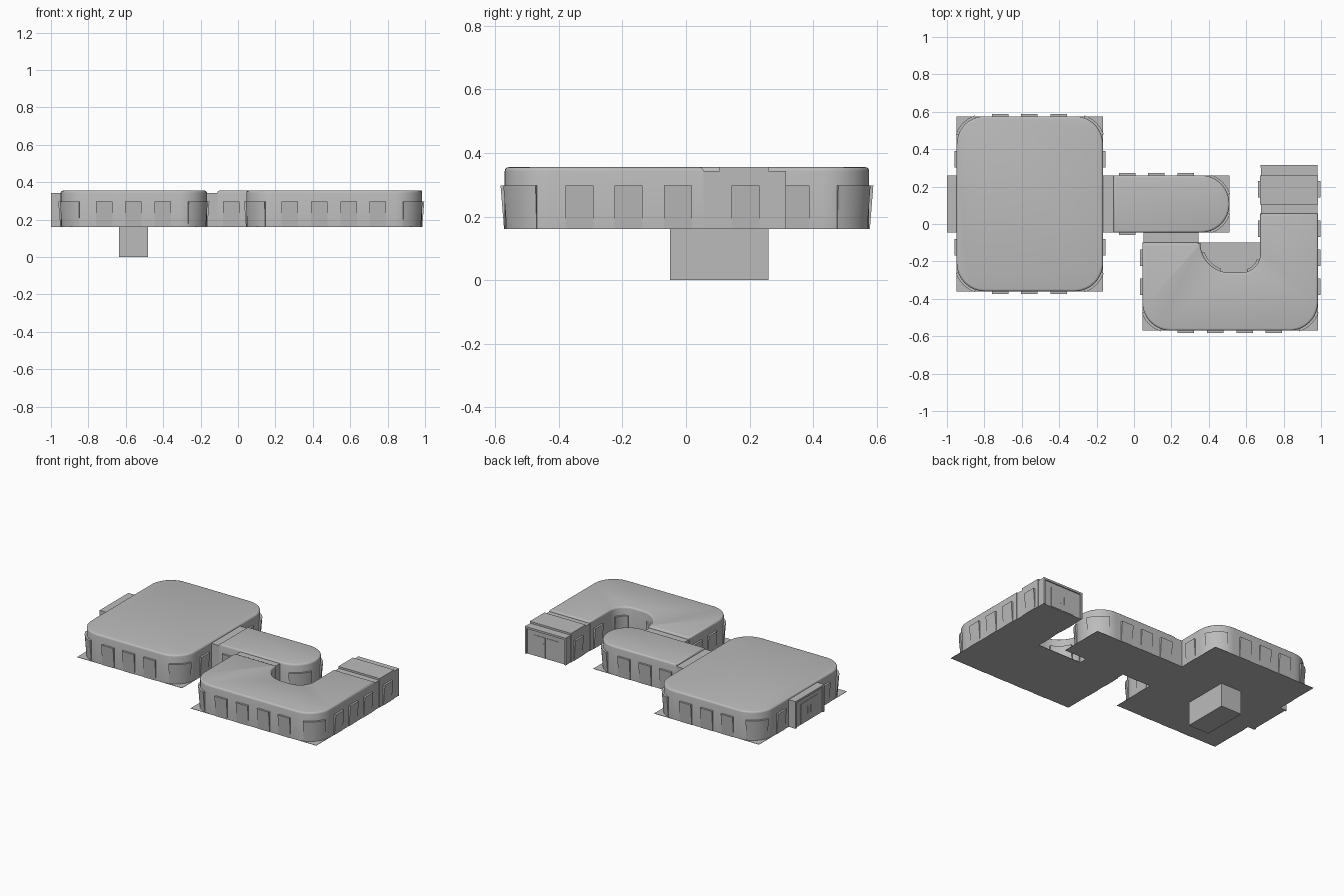
import bpy, bmesh
from math import sin, cos, radians, tan, pi
from mathutils import Vector

cube = bpy.data.objects.get("Cube")
if cube:
    bpy.data.objects.remove(cube, do_unlink=True)

grey = bpy.data.materials.new("plain_grey")
grey.use_nodes = True
tone = (0.5, 0.5, 0.5, 1)
grey.diffuse_color = tone
grey.node_tree.nodes["Principled BSDF"].inputs["Base Color"].default_value = tone

FLOOR, ROOF, LINK_TOP = 0.16, 0.355, 0.343
WIN_TOP, WIN_W = 0.298, 0.088


def finish(name, bm, smooth=False):
    bmesh.ops.recalc_face_normals(bm, faces=bm.faces)
    mesh = bpy.data.meshes.new(name)
    bm.to_mesh(mesh)
    bm.free()
    mesh.materials.append(grey)
    ob = bpy.data.objects.new(name, mesh)
    bpy.context.collection.objects.link(ob)
    if smooth:
        bpy.ops.object.select_all(action='DESELECT')
        ob.select_set(True)
        bpy.context.view_layer.objects.active = ob
        bpy.ops.object.shade_smooth_by_angle(angle=radians(35))
    return ob


def box(name, x0, x1, y0, y1, z0, z1):
    bm = bmesh.new()
    bmesh.ops.create_cube(bm, size=1)
    for v in bm.verts:
        v.co = ((x0 + x1) / 2 + v.co.x * (x1 - x0),
                (y0 + y1) / 2 + v.co.y * (y1 - y0),
                (z0 + z1) / 2 + v.co.z * (z1 - z0))
    return finish(name, bm)


def outline(corners, steps=12):
    """Polygon with each corner (x, y, radius) replaced by an arc."""
    pts = []
    for i, (x, y, r) in enumerate(corners):
        p = Vector((x, y))
        if r == 0:
            pts.append(p)
            continue
        a = (Vector(corners[i - 1][:2]) - p).normalized()
        b = (Vector(corners[(i + 1) % len(corners)][:2]) - p).normalized()
        centre = p + (a + b) * r
        for k in range(steps + 1):
            t = k / steps * pi / 2
            pts.append(centre - b * r * cos(t) - a * r * sin(t))
    return pts


def hall(name, corners):
    """Upright walls with a softened roof edge."""
    bm = bmesh.new()
    base = bm.faces.new([bm.verts.new((p.x, p.y, FLOOR)) for p in outline(corners)])
    top = bmesh.ops.extrude_face_region(bm, geom=[base])["geom"]
    bmesh.ops.translate(bm, vec=(0, 0, ROOF - FLOOR),
                        verts=[g for g in top if isinstance(g, bmesh.types.BMVert)])
    bmesh.ops.remove_doubles(bm, verts=bm.verts, dist=0.0005)
    bmesh.ops.recalc_face_normals(bm, faces=bm.faces)
    rim = [e for e in bm.edges if all(v.co.z > ROOF - 0.01 for v in e.verts)]
    bmesh.ops.bevel(bm, geom=rim, offset=0.012, segments=3, profile=0.5, affect='EDGES')
    finish(name, bm, True)


def window(name, path):
    """Panel leaning outwards at the top; path is a list of (point, outward normal)."""
    bm = bmesh.new()
    rows = []
    for p, n in path:
        ring = [(-0.004, FLOOR), (0.002, FLOOR), (0.013, WIN_TOP), (-0.004, WIN_TOP)]
        rows.append([bm.verts.new((p.x + n.x * d, p.y + n.y * d, z)) for d, z in ring])
    for a, b in zip(rows, rows[1:]):
        for i in range(4):
            j = (i + 1) % 4
            bm.faces.new((a[i], a[j], b[j], b[i]))
    bm.faces.new(rows[0])
    bm.faces.new(rows[-1])
    finish(name, bm, len(path) > 2)


def flat_windows(name, axis, level, sign, centres):
    for i, c in enumerate(centres):
        n = Vector((sign, 0)) if axis == 'x' else Vector((0, sign))
        p = Vector((level, c)) if axis == 'x' else Vector((c, level))
        side = Vector((-n.y, n.x)) * WIN_W / 2
        window(f"{name}_{i + 1}", [(p - side, n), (p + side, n)])


def arc_window(name, cx, cy, r, middle, sign=1, half=26):
    path = []
    for k in range(9):
        a = radians(middle - half + k * half / 4)
        d = Vector((cos(a), sin(a)))
        path.append((Vector((cx, cy)) + d * r, d * sign))
    window(name, path)


def doorway(name, c, face, axis, sign):
    """Rimmed end panel with two door leaves and handles, centred at c."""
    def plate(part, a0, a1, z0, z1, depth):
        lo, hi = sorted((face - sign * 0.004, face + sign * depth))
        if axis == 'x':
            box(name + part, lo, hi, c + a0, c + a1, z0, z1)
        else:
            box(name + part, c + a0, c + a1, lo, hi, z0, z1)
    for s, tag in ((-1, "a"), (1, "b")):
        plate("_jamb_" + tag, *sorted((s * 0.14, s * 0.153)), FLOOR, LINK_TOP, 0.008)
        plate("_leaf_" + tag, *sorted((s * 0.004, s * 0.09)), FLOOR + 0.004, 0.3, 0.003)
        plate("_handle_" + tag, *sorted((s * 0.012, s * 0.018)), 0.21, 0.26, 0.006)
    plate("_lintel", -0.153, 0.153, LINK_TOP - 0.013, LINK_TOP, 0.008)


# Support block under the large hall
box("support_block", -0.635, -0.48, -0.05, 0.26, 0, FLOOR)

# Large hall, rounded corridor, bent wing and its end section
R = 0.15
HX0, HX1, HY0, HY1 = -0.948, -0.166, -0.36, 0.576
hall("large_hall", [(HX0, HY0, R), (HX1, HY0, R), (HX1, HY1, R), (HX0, HY1, R)])
CX, CY0, CY1 = 0.51, -0.046, 0.26
CR = (CY1 - CY0) / 2 - 0.001
hall("corridor", [(-0.11, CY0, 0), (CX, CY0, CR), (CX, CY1, CR), (-0.11, CY1, 0)])
WX0, WX1, WY0 = 0.045, 0.983, -0.57
AX, NX, NY = 0.675, 0.355, -0.26
hall("bent_wing", [(WX0, WY0, R), (WX1, WY0, R), (WX1, 0.055, 0), (AX, 0.055, 0),
                   (AX, NY, 0.1), (NX, NY, 0.158), (NX, -0.1, 0), (WX0, -0.1, 0)])
box("wing_end_section", AX, WX1, 0.105, 0.26, FLOOR, ROOF)

# Square floor slabs showing past the rounded corners
box("hall_floor", HX0, HX1, HY0, HY1, FLOOR, FLOOR + 0.002)
box("corridor_floor", HX1, CX, CY0, CY1, FLOOR, FLOOR + 0.002)
box("wing_floor", WX0, WX1, WY0, -0.1, FLOOR, FLOOR + 0.002)

# Lower linking pieces and the two entrances
box("hall_link", HX1 - 0.01, -0.11, CY0, CY1, FLOOR, LINK_TOP)
box("wing_link", 0.05, 0.345, -0.1, CY0, FLOOR, LINK_TOP)
box("arm_link", AX + 0.003, WX1 - 0.003, 0.055, 0.105, FLOOR, LINK_TOP)
box("side_entrance", -0.992, HX0 + 0.01, CY0, CY1, FLOOR, LINK_TOP)
box("rear_entrance", AX + 0.003, WX1 - 0.003, 0.26, 0.307, FLOOR, LINK_TOP)
doorway("side_door", (CY0 + CY1) / 2, -0.992, 'x', -1)
doorway("rear_door", (AX + WX1) / 2, 0.307, 'y', 1)

# Straight windows
hall_x, hall_y = (-0.715, -0.56, -0.403), (-0.125, 0.345)
for tag, level, s in (("front", HY0, -1), ("rear", HY1, 1)):
    flat_windows("hall_window_" + tag, 'y', level, s, hall_x)
for tag, level, s in (("right", HX0, -1), ("left", HX1, 1)):
    flat_windows("hall_window_" + tag, 'x', level, s, hall_y)
flat_windows("corridor_window_rear", 'y', CY1, 1, (-0.035, 0.12, 0.277))
flat_windows("corridor_window_front", 'y', CY0, -1, (-0.035,))
flat_windows("wing_window_front", 'y', WY0, -1, (0.277, 0.435, 0.592, 0.748))
flat_windows("wing_window_left", 'x', WX1, 1, (-0.335, -0.18, -0.025, 0.187))
flat_windows("wing_window_right", 'x', WX0, -1, (-0.335, -0.18))
flat_windows("arm_window", 'x', AX, -1, (-0.025, 0.187))

# Curved corner windows
for i, (x, y, a) in enumerate(((HX0 + R, HY0 + R, 225), (HX1 - R, HY0 + R, 315),
                               (HX1 - R, HY1 - R, 45), (HX0 + R, HY1 - R, 135),
                               (WX0 + R, WY0 + R, 225), (WX1 - R, WY0 + R, 315))):
    arc_window(f"corner_window_{i + 1}", x, y, R, a)
for a, tag in ((-45, "front"), (45, "rear")):
    arc_window("corridor_end_window_" + tag, CX - CR, (CY0 + CY1) / 2, CR, a)
arc_window("notch_window_right", NX + 0.158, NY + 0.158, 0.158, 225, -1)
arc_window("notch_window_left", AX - 0.1, NY + 0.1, 0.1, 315, -1)
